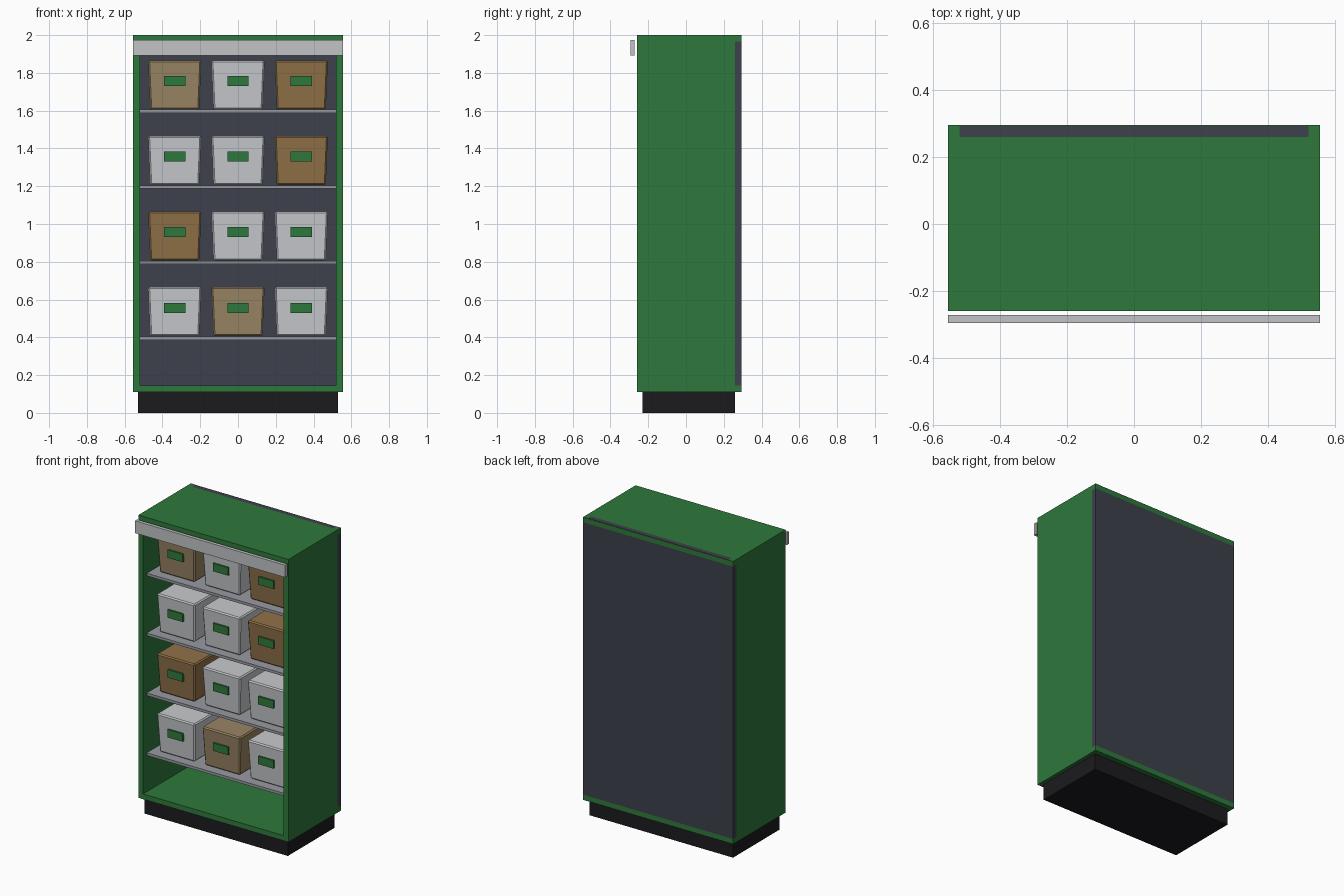
import bpy, bmesh

if "Cube" in bpy.data.objects:
    bpy.data.objects.remove(bpy.data.objects["Cube"])

def material(name, rgb):
    m = bpy.data.materials.new(name)
    # displayed colour to linear
    m.diffuse_color = tuple((c / 255) ** 2.2 for c in rgb) + (1,)
    m.use_nodes = True
    m.node_tree.nodes["Principled BSDF"].inputs["Base Color"].default_value = m.diffuse_color
    return m

GREEN = material("green_paint", (50, 120, 62))
DARK = material("dark_panel", (64, 67, 76))
BLACK = material("black_plinth", (33, 33, 36))
METAL = material("shelf_metal", (150, 153, 160))
SIGN = material("sign_grey", (192, 194, 197))
WHITE = material("white_box", (198, 201, 204))
TAN = material("tan_box", (152, 132, 100))
BROWN = material("brown_box", (143, 113, 74))

def box(name, x, y, z, mat, taper=1.0, bevel=0.0):
    """Box from (min, max) ranges; taper scales the bottom face."""
    bm = bmesh.new()
    bmesh.ops.create_cube(bm, size=1)
    c = [(r[0] + r[1]) / 2 for r in (x, y, z)]
    s = [r[1] - r[0] for r in (x, y, z)]
    for v in bm.verts:
        k = taper if v.co.z < 0 else 1.0
        v.co = (v.co.x * s[0] * k, v.co.y * s[1] * k, v.co.z * s[2])
    if bevel:
        bmesh.ops.bevel(bm, geom=bm.edges[:], offset=bevel, segments=1,
                        affect='EDGES', profile=0.5)
    me = bpy.data.meshes.new(name)
    bm.to_mesh(me)
    bm.free()
    me.materials.append(mat)
    ob = bpy.data.objects.new(name, me)
    ob.location = c
    bpy.context.collection.objects.link(ob)
    return ob

W, T = 0.555, 0.035          # half width, panel thickness
F, B = -0.26, 0.295          # front and back of the cabinet
Z0, Z1 = 0.11, 2.0

# Plinth and carcass
box("plinth", (-0.53, 0.53), (-0.23, 0.26), (0, Z0), BLACK)
box("bottom_board", (-W, W), (F, B), (Z0, Z0 + T), GREEN)
box("top_board", (-W, W), (F, B - T), (Z1 - T, Z1), GREEN)
for side, s in (("left", -1), ("right", 1)):
    box(side + "_side_panel", sorted((s * (W - T), s * W)), (F, B - T),
        (Z0 + T, Z1 - T), GREEN)
    box(side + "_top_back_corner", sorted((s * (W - T), s * W)), (B - T, B),
        (Z1 - T, Z1), GREEN)

# Back panel with its upper edge showing in the top, behind a thin green rail
box("back_panel", (-W, W), (B - T, B), (Z0 + T, Z1 - T), DARK)
box("back_panel_top_edge", (-W + T, W - T), (B - T, B - 0.002), (Z1 - T, Z1), DARK)
box("back_top_rail", (-W + T, W - T), (B - 0.002, B), (Z1 - T, Z1 - 0.002), GREEN)

# Header sign board
box("header_board", (-W, W), (-0.295, -0.272), (1.893, 1.975), SIGN)

# Shelves carrying tapered storage boxes with labels
rows = [(WHITE, TAN, WHITE), (BROWN, WHITE, WHITE),
        (WHITE, WHITE, BROWN), (TAN, WHITE, BROWN)]
for r, mats in enumerate(rows):
    z = 0.40 + 0.4 * r
    box(f"shelf_{r}", (-W + T, W - T), (-0.22, B - T), (z - 0.013, z + 0.005), METAL)
    for i, mat in enumerate(mats):
        x = (i - 1) * 0.335
        box(f"storage_box_{r}_{i}", (x - 0.141, x + 0.141), (-0.18, 0.2),
            (z + 0.006, z + 0.266), mat, taper=0.92, bevel=0.008)
        box(f"box_label_{r}_{i}", (x - 0.056, x + 0.056), (-0.186, -0.165),
            (z + 0.13, z + 0.183), GREEN)
